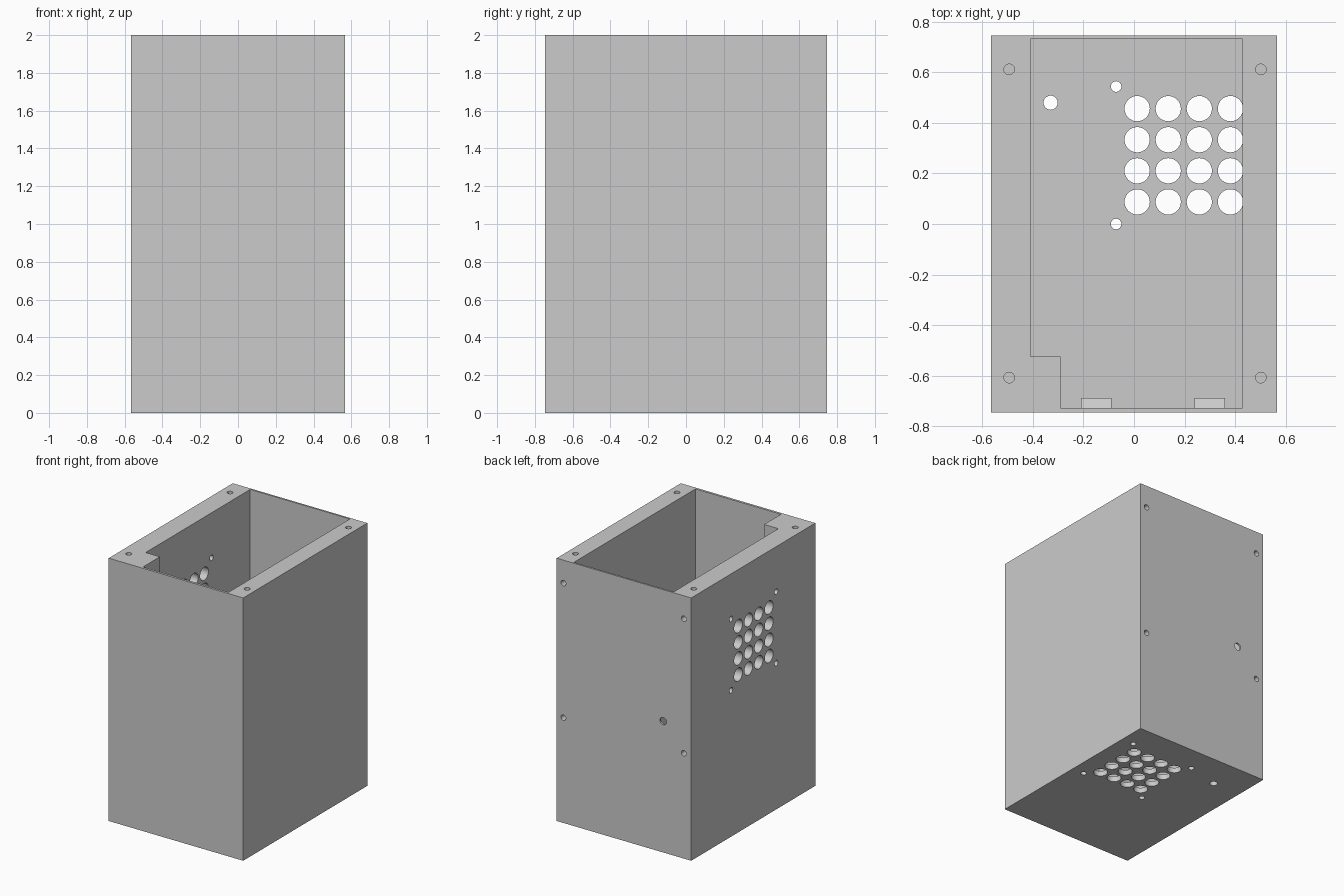
import bpy, bmesh, math
from mathutils import Matrix, Vector

cube = bpy.data.objects.get("Cube")
if cube:
    bpy.data.objects.remove(cube, do_unlink=True)

X, Y, H = 0.566, 0.746, 2.0            # half width, half depth, height
LEFT, RIGHT = 0.43, -0.41              # cavity sides
FRONT, BACK, FLOOR = -0.728, 0.732, 0.04

grey = bpy.data.materials.new("light_grey")
grey.use_nodes = True
grey.diffuse_color = (0.6, 0.6, 0.6, 1)
grey.node_tree.nodes["Principled BSDF"].inputs["Base Color"].default_value = (0.6, 0.6, 0.6, 1)


def finish(name, bm):
    bmesh.ops.recalc_face_normals(bm, faces=bm.faces)
    mesh = bpy.data.meshes.new(name)
    bm.to_mesh(mesh)
    bm.free()
    mesh.materials.append(grey)
    obj = bpy.data.objects.new(name, mesh)
    bpy.context.collection.objects.link(obj)
    return obj


def prism(name, points, offset):
    """Extrude a flat outline along an offset."""
    bm = bmesh.new()
    face = bm.faces.new([bm.verts.new(p) for p in points])
    new = bmesh.ops.extrude_face_region(bm, geom=[face])["geom"]
    verts = [g for g in new if isinstance(g, bmesh.types.BMVert)]
    bmesh.ops.translate(bm, verts=verts, vec=offset)
    return finish(name, bm)


def drills(name, holes, inward, depth):
    """Cylinders starting just outside the surface; holes are (centre, radius)."""
    bm = bmesh.new()
    axis = Vector(inward)
    turn = axis.to_track_quat('Z', 'Y').to_matrix().to_4x4()
    for centre, radius in holes:
        middle = Vector(centre) + axis * (depth - 0.05) / 2
        bmesh.ops.create_cone(bm, cap_ends=True, segments=32, radius1=radius, radius2=radius,
                              depth=depth + 0.05, matrix=Matrix.Translation(middle) @ turn)
    return finish(name, bm)


def grid(u, v):
    """Centres of a four by four vent."""
    steps = [(i - 1.5) * 0.123 for i in range(4)]
    return [(u + a, v + b) for a in steps for b in steps]


def corners(u, v, du, dv):
    return [(u + a * du, v + b * dv) for a in (-1, 1) for b in (-1, 1)]


# Case body
case = prism("case", [(-X, -Y, 0), (X, -Y, 0), (X, Y, 0), (-X, Y, 0)], (0, 0, H))

# Cavity with a solid block left in the front right corner
cavity = prism("cavity_cutter", [(-0.29, FRONT, FLOOR), (LEFT, FRONT, FLOOR), (LEFT, BACK, FLOOR),
                                 (RIGHT, BACK, FLOOR), (RIGHT, -0.525, FLOOR),
                                 (-0.29, -0.525, FLOOR)], (0, 0, H))

# Vents, their mounting holes, screw holes and cable holes
SCREW, VENT, CABLE = 0.021, 0.05, 0.028
floor_holes = [((u, v, 0), VENT) for u, v in grid(0.197, 0.272)]
floor_holes += [((u, v, 0), SCREW) for u, v in corners(0.197, 0.272, 0.268, 0.272)]
floor_holes.append(((-0.33, 0.48, 0), CABLE))
side_holes = [((-X, u, v), VENT) for u, v in grid(-0.005, 1.385)]
side_holes += [((-X, u, v), SCREW) for u, v in corners(-0.005, 1.385, 0.272, 0.272)]
lid_holes = [((u, v, H), SCREW) for u, v in corners(0.004, 0.002, 0.498, 0.61)]
back_holes = [((u, Y, v), SCREW) for u, v in corners(0.003, 1.313, 0.507, 0.512)]

cutters = [cavity,
           drills("floor_cutter", floor_holes, (0, 0, 1), 0.12),
           drills("side_cutter", side_holes, (1, 0, 0), 0.22),
           drills("lid_screw_cutter", lid_holes, (0, 0, -1), 0.12),
           drills("back_screw_cutter", back_holes, (0, -1, 0), 0.12),
           drills("back_cable_cutter", [((-0.33, Y, 1.0), CABLE)], (0, -1, 0), 0.08)]

bpy.context.view_layer.objects.active = case
for cutter in cutters:
    cutter.hide_render = True
    mod = case.modifiers.new(cutter.name, 'BOOLEAN')
    mod.operation = 'DIFFERENCE'
    mod.solver = 'EXACT'
    mod.object = cutter
    bpy.ops.object.modifier_apply(modifier=mod.name)
for cutter in cutters:
    bpy.data.objects.remove(cutter, do_unlink=True)

bpy.ops.object.select_all(action='DESELECT')
case.select_set(True)
bpy.ops.object.shade_smooth_by_angle(angle=math.radians(30))

# Sloped catches on the inside of the front wall
for side, x in (("right", -0.21), ("left", 0.24)):
    prism(side + "_inner_catch", [(x, FRONT - 0.005, 1.0), (x, FRONT, 1.0),
                                  (x, FRONT + 0.04, 0.97), (x, FRONT + 0.04, 0.93),
                                  (x, FRONT - 0.005, 0.9)], (0.12, 0, 0))
